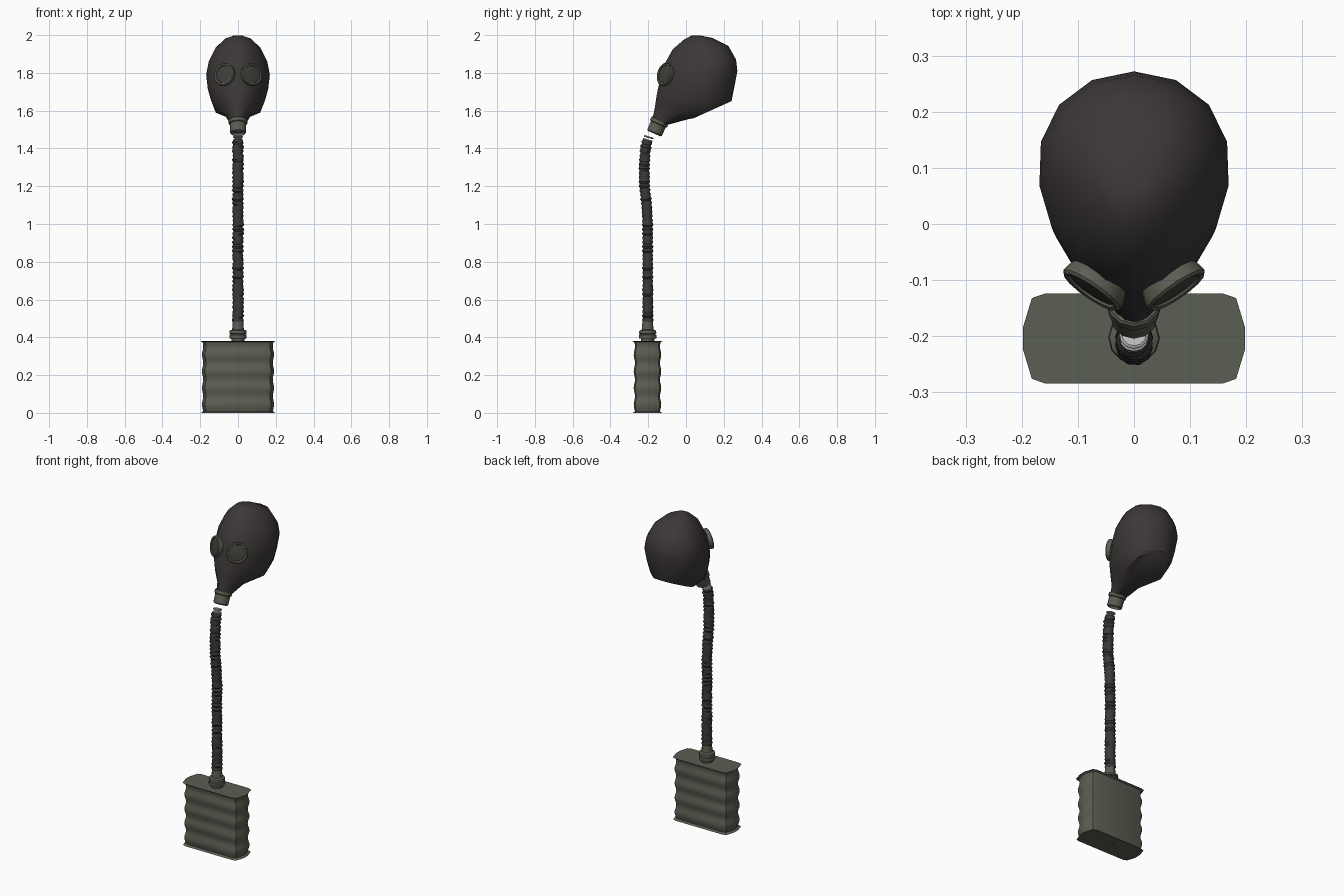
import bpy, bmesh, math, random
from mathutils import Vector

random.seed(4)
if "Cube" in bpy.data.objects:
    bpy.data.objects.remove(bpy.data.objects["Cube"], do_unlink=True)


def material(name, rgb):
    m = bpy.data.materials.new(name)
    m.use_nodes = True
    m.diffuse_color = (*rgb, 1)
    bsdf = next(n for n in m.node_tree.nodes if n.type == "BSDF_PRINCIPLED")
    bsdf.inputs["Base Color"].default_value = (*rgb, 1)
    return m


RUBBER = material("dark rubber", (0.047, 0.039, 0.039))
OLIVE = material("olive metal", (0.105, 0.112, 0.085))
GLASS = material("dark glass", (0.052, 0.052, 0.045))
STEEL = material("pale steel", (0.5, 0.5, 0.48))


def loft(name, rings, mat, angle=35, cut=None):
    """Skin a list of equal rings, cap both ends, optionally slice off one side."""
    bm = bmesh.new()
    rows = [[bm.verts.new(p) for p in ring] for ring in rings]
    n = len(rows[0])
    for a, b in zip(rows, rows[1:]):
        for i in range(n):
            j = (i + 1) % n
            bm.faces.new((a[i], a[j], b[j], b[i]))
    bm.faces.new(rows[0])
    bm.faces.new(rows[-1])
    if cut:
        res = bmesh.ops.bisect_plane(bm, geom=bm.verts[:] + bm.edges[:] + bm.faces[:],
                                     plane_co=cut[0], plane_no=cut[1], clear_outer=True)
        edges = [e for e in res["geom_cut"] if isinstance(e, bmesh.types.BMEdge)]
        bmesh.ops.holes_fill(bm, edges=edges, sides=0)
    bmesh.ops.recalc_face_normals(bm, faces=bm.faces[:])
    mesh = bpy.data.meshes.new(name)
    bm.to_mesh(mesh)
    bm.free()
    mesh.materials.append(mat)
    obj = bpy.data.objects.new(name, mesh)
    bpy.context.collection.objects.link(obj)
    bpy.ops.object.select_all(action="DESELECT")
    obj.select_set(True)
    bpy.context.view_layer.objects.active = obj
    bpy.ops.object.shade_smooth_by_angle(angle=math.radians(angle))
    return obj


def circle(centre, axis, radius, sides):
    axis = Vector(axis).normalized()
    u = axis.cross(Vector((0.02, 1, 0))).normalized()
    v = axis.cross(u)
    turns = [2 * math.pi * i / sides for i in range(sides)]
    return [Vector(centre) + radius * (u * math.cos(t) + v * math.sin(t)) for t in turns]


def lathe(name, profile, origin, axis, mat, sides=12):
    """Turn (radius, height) pairs around an axis."""
    axis = Vector(axis).normalized()
    rings = [circle(Vector(origin) + axis * h, axis, r, sides) for r, h in profile]
    return loft(name, rings, mat)


# Hood: egg-shaped tilted sections (front y, front z, back y, back z, half width)
sections = [
    (0.03, 1.998, 0.07, 1.999, 0.02),
    (-0.01, 1.977, 0.14, 1.985, 0.068),
    (-0.07, 1.925, 0.225, 1.942, 0.12),
    (-0.112, 1.85, 0.265, 1.87, 0.158),
    (-0.135, 1.77, 0.272, 1.81, 0.172),
    (-0.15, 1.71, 0.255, 1.72, 0.163),
    (-0.157, 1.67, 0.24, 1.645, 0.147),
    (-0.162, 1.635, 0.19, 1.57, 0.122),
    (-0.168, 1.60, 0.02, 1.557, 0.068),
    (-0.178, 1.555, -0.098, 1.525, 0.045),
]


def egg(fy, fz, by, bz, w, sides=16):
    ring = []
    for i in range(sides):
        a = 2 * math.pi * i / sides
        c, t = math.cos(a), (1 - math.cos(a)) / 2
        ring.append((w * math.sin(a) * (1 - 0.17 * c) / 1.02,
                     fy + (by - fy) * t, fz + (bz - fz) * t))
    return ring


# The neck is sliced flat
loft("hood", [egg(*s) for s in sections], RUBBER, 40,
     cut=((0, 0.24, 1.65), (0, 0.41, -0.91)))

# Eyepieces
for side, label in ((1, "left"), (-1, "right")):
    axis = Vector((side * 0.55, -0.8, 0.2))
    spot = Vector((side * 0.068, -0.107, 1.79))
    lathe(label + "_eye_frame", [(0.05, -0.03), (0.06, 0), (0.062, 0.013), (0.057, 0.018),
                                 (0.049, 0.016), (0.047, 0.01)], spot, axis, OLIVE, 14)
    lathe(label + "_lens", [(0.047, 0.008), (0.047, 0.012), (0.02, 0.016)],
          spot, axis, GLASS, 14)

# Snout collar with a wider lip
lathe("snout_collar", [(0.045, -0.005), (0.049, 0), (0.049, 0.018), (0.043, 0.022),
                       (0.042, 0.07), (0.036, 0.076), (0.032, 0.06)],
      (0, -0.138, 1.548), (0, -0.4, -0.92), OLIVE)

# Thread rings between collar and hose
for k in range(2):
    lathe("thread_ring", [(0.022, 0), (0.026, 0.003), (0.026, 0.006), (0.022, 0.009)],
          (0, -0.196 - 0.005 * k, 1.464 - 0.016 * k), (0, -0.3, -0.95), STEEL)

# Corrugated hose following a slack bend
path = [(-0.205, 1.442), (-0.216, 1.39), (-0.221, 1.3), (-0.22, 1.2),
        (-0.208, 1.1), (-0.203, 1.0), (-0.202, 0.48)]


def hose_y(z):
    for (y0, z0), (y1, z1) in zip(path, path[1:]):
        if z >= z1:
            return y0 + (y1 - y0) * (z0 - z) / (z0 - z1)
    return path[-1][0]


count = 84
hose = []
for i in range(count + 1):
    z = 1.442 - (1.442 - 0.48) * i / count
    slope = (hose_y(z - 0.01) - hose_y(z + 0.01)) / 0.02
    r = (0.031 if i % 2 else 0.026) + random.uniform(-0.0015, 0.0015)
    hose.append(circle((random.uniform(-0.002, 0.002), hose_y(z), z),
                       (0, slope, -1), r, 10))
loft("hose", hose, RUBBER, 50)

# Canister: stadium outline swelling in horizontal ribs
outline = [(0.145, 0.066), (0.168, 0.058), (0.184, 0.015)]
quarter = outline + [(x, -y) for x, y in reversed(outline)]
outline = quarter + [(-x, -y) for x, y in quarter]


def slab(z, grow):
    return [(x + math.copysign(grow, x), -0.204 + y + math.copysign(grow, y) * min(1, abs(y) / 0.05), z)
            for x, y in outline]


body = [slab(0.0, -0.012), slab(0.008, 0)]
for i in range(1, 25):
    z = 0.008 + 0.35 * i / 25
    body.append(slab(z, -0.0035 + 0.0035 * math.cos(z * 2 * math.pi / 0.088)))
body += [slab(0.36, 0), slab(0.374, -0.004), slab(0.38, -0.014)]
loft("canister", body, OLIVE, 40)

# Canister neck and bottom plug
lathe("canister_neck", [(0.034, 0), (0.036, 0.018), (0.046, 0.02), (0.046, 0.038), (0.038, 0.042),
                        (0.046, 0.046), (0.044, 0.06), (0.031, 0.066), (0.027, 0.12), (0.024, 0.122)],
      (0, -0.203, 0.375), (0, 0, 1), OLIVE)
lathe("bottom_plug", [(0.024, 0), (0.024, 0.006)], (0, -0.204, -0.001), (0, 0, 1), OLIVE, 8)
